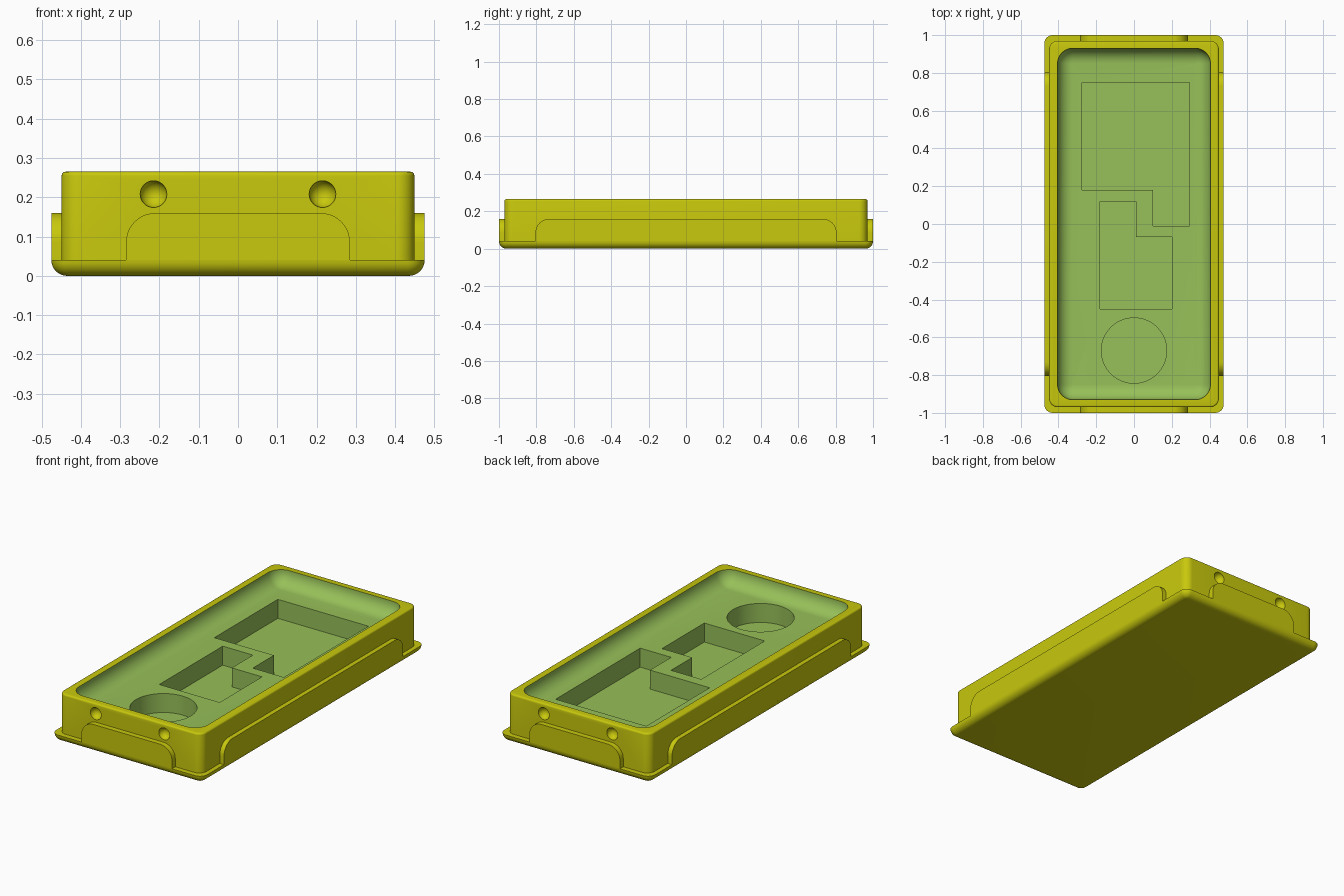
import bpy, bmesh, math
from mathutils import Matrix

if "Cube" in bpy.data.objects:
    bpy.data.objects.remove(bpy.data.objects["Cube"])


def material(name, color):
    m = bpy.data.materials.new(name)
    m.diffuse_color = (*color, 1)
    m.use_nodes = True
    m.node_tree.nodes["Principled BSDF"].inputs["Base Color"].default_value = m.diffuse_color
    return m


YELLOW = material("mustard yellow", (0.58, 0.58, 0.004))
GREEN = material("soft green", (0.31, 0.53, 0.10))


def finish(name, bm, slot=0):
    """Turn a bmesh into an object; every face uses the given colour slot."""
    bmesh.ops.recalc_face_normals(bm, faces=bm.faces)
    for f in bm.faces:
        f.material_index = slot
    me = bpy.data.meshes.new(name)
    bm.to_mesh(me)
    bm.free()
    me.materials.append(YELLOW)
    me.materials.append(GREEN)
    ob = bpy.data.objects.new(name, me)
    bpy.context.collection.objects.link(ob)
    return ob


def rounded_rect(hx, hy, r, n=8):
    pts = []
    for k, (sx, sy) in enumerate([(1, 1), (-1, 1), (-1, -1), (1, -1)]):
        for i in range(n + 1):
            a = math.pi / 2 * (k + i / n)
            pts.append((sx * (hx - r) + r * math.cos(a),
                        sy * (hy - r) + r * math.sin(a)))
    return pts


def loft(name, hx, hy, r, levels, slot=0):
    """Rounded box built from (inset, z) levels."""
    bm = bmesh.new()
    rings = []
    for d, z in levels:
        pts = rounded_rect(hx - d, hy - d, max(r - d, 0.004))
        rings.append([bm.verts.new((x, y, z)) for x, y in pts])
    for a, b in zip(rings, rings[1:]):
        for i in range(len(a)):
            j = (i + 1) % len(a)
            bm.faces.new((a[i], a[j], b[j], b[i]))
    bm.faces.new(rings[0])
    bm.faces.new(rings[-1])
    return finish(name, bm, slot)


def prism(name, pts, lo, hi, place=Matrix(), slot=0):
    """Extrude a 2D outline from lo to hi, then place it."""
    bm = bmesh.new()
    a = [bm.verts.new((x, y, lo)) for x, y in pts]
    b = [bm.verts.new((x, y, hi)) for x, y in pts]
    for i in range(len(a)):
        j = (i + 1) % len(a)
        bm.faces.new((a[i], a[j], b[j], b[i]))
    bm.faces.new(a)
    bm.faces.new(b)
    bm.transform(place)
    return finish(name, bm, slot)


def fillet(r, z, n=8):
    """Levels of a rounded bottom edge starting at height z."""
    return [(r * (1 - math.sin(t)), z + r * (1 - math.cos(t)))
            for t in [math.pi / 2 * i / n for i in range(n + 1)]]


def smooth(ob):
    bpy.ops.object.select_all(action='DESELECT')
    ob.select_set(True)
    bpy.context.view_layer.objects.active = ob
    bpy.ops.object.shade_smooth_by_angle(angle=math.radians(30))


# Base flange with a rounded underside
smooth(loft("base_flange", 0.475, 1.0, 0.045, fillet(0.04, 0)))

# Case body with a softened rim
TOP, FLOOR, POCKET = 0.265, 0.185, 0.077
rim = [(0.01 - d, TOP - 0.01 + h) for d, h in
       [(0.01 * math.cos(t), 0.01 * math.sin(t)) for t in (0, 0.4, 0.8, 1.2, math.pi / 2)]]
body = loft("case_body", 0.449, 0.97, 0.045, [(0, 0.03)] + rim)

# Tray hollow with a wide floor fillet, and the pockets sunk in its floor
cutters = [loft("tray_cutter", 0.405, 0.93, 0.08, fillet(0.078, FLOOR) + [(0, 0.3)], 1)]
big = [(-0.275, 0.75), (-0.275, 0.18), (0.10, 0.18), (0.10, -0.01), (0.295, -0.01), (0.295, 0.75)]
small = [(-0.18, 0.12), (-0.18, -0.45), (0.20, -0.45), (0.20, -0.07), (0.01, -0.07), (0.01, 0.12)]
disc = [(0.173 * math.cos(math.tau * i / 64), -0.67 + 0.173 * math.sin(math.tau * i / 64))
        for i in range(64)]
for name, pts in (("large_pocket", big), ("small_pocket", small), ("round_pocket", disc)):
    cutters.append(prism(name + "_cutter", pts, POCKET, 0.22, slot=1))

# Round dimples on both end walls
for sx in (-1, 1):
    for sy in (-1, 1):
        bm = bmesh.new()
        bmesh.ops.create_uvsphere(bm, u_segments=32, v_segments=16, radius=0.034)
        bm.transform(Matrix.Translation((sx * 0.215, sy * 0.97, 0.208)))
        cutters.append(finish("dimple_cutter", bm))

for c in cutters:
    mod = body.modifiers.new(c.name, 'BOOLEAN')
    mod.operation, mod.solver, mod.object = 'DIFFERENCE', 'EXACT', c
bpy.context.view_layer.objects.active = body
for mod in list(body.modifiers):
    bpy.ops.object.modifier_apply(modifier=mod.name)
for c in cutters:
    bpy.data.objects.remove(c)
smooth(body)


# Raised panels on the four outer walls, with rounded upper corners
def panel_outline(half, r=0.075, z0=0.04, z1=0.16, n=10):
    arc = [(half - r + r * math.cos(t), z1 - r + r * math.sin(t))
           for t in [math.pi / 2 * i / n for i in range(n + 1)]]
    right = [(half, z0)] + arc
    return right + [(-u, z) for u, z in reversed(right)]


upright = Matrix.Rotation(math.pi / 2, 4, 'X')  # outline stands up, facing -y
for name, half, inner, outer, turn in (
        ("front_panel", 0.285, 0.95, 1.0, 0), ("right_panel", 0.805, 0.43, 0.475, 90),
        ("back_panel", 0.285, 0.95, 1.0, 180), ("left_panel", 0.805, 0.43, 0.475, 270)):
    place = Matrix.Rotation(math.radians(turn), 4, 'Z') @ upright
    smooth(prism(name, panel_outline(half), inner, outer, place))
